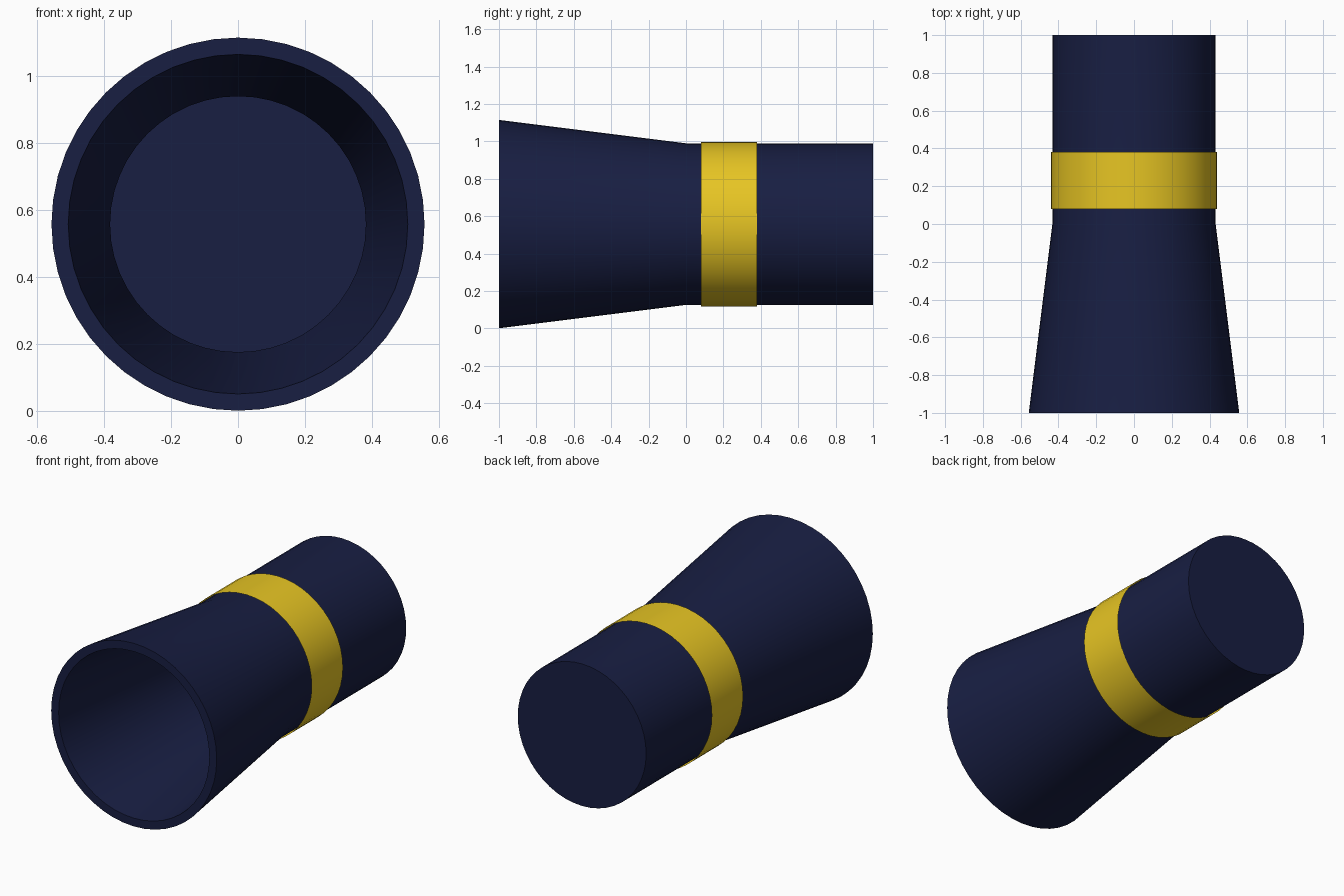
import bpy, bmesh, math

if "Cube" in bpy.data.objects:
    bpy.data.objects.remove(bpy.data.objects["Cube"])

CZ = 0.558   # height of the axis
SIDES = 48


def material(name, rgb):
    m = bpy.data.materials.new(name)
    m.diffuse_color = (*rgb, 1)
    m.use_nodes = True
    m.node_tree.nodes["Principled BSDF"].inputs["Base Color"].default_value = m.diffuse_color
    return m


def lathe(name, profile, mat):
    """Revolve (radius, y) points around the y axis; radius 0 closes with a cap."""
    bm = bmesh.new()
    rings = []
    for r, y in profile:
        ring = []
        for i in range(SIDES):
            a = 2 * math.pi * i / SIDES
            ring.append(bm.verts.new((r * math.sin(a), y, CZ + r * math.cos(a))))
        rings.append(ring)
    for a, b in zip(rings, rings[1:]):
        for i in range(SIDES):
            j = (i + 1) % SIDES
            bm.faces.new((a[i], a[j], b[j], b[i]))
    bmesh.ops.remove_doubles(bm, verts=bm.verts, dist=1e-5)
    bmesh.ops.recalc_face_normals(bm, faces=bm.faces)
    # an open band must face outwards
    bm.faces.ensure_lookup_table()
    f = bm.faces[0]
    if profile[0][0] > 0:
        c = f.calc_center_median()
        if f.normal.x * c.x + f.normal.z * (c.z - CZ) < 0:
            bmesh.ops.reverse_faces(bm, faces=bm.faces)
    me = bpy.data.meshes.new(name)
    bm.to_mesh(me)
    bm.free()
    me.materials.append(mat)
    ob = bpy.data.objects.new(name, me)
    bpy.context.collection.objects.link(ob)
    bpy.ops.object.select_all(action='DESELECT')
    ob.select_set(True)
    bpy.context.view_layer.objects.active = ob
    bpy.ops.object.shade_smooth_by_angle(angle=math.radians(30))
    return ob


navy = material("navy", (0.009, 0.013, 0.055))
yellow = material("yellow", (0.80, 0.56, 0.017))

# hollow flared body: closed back end, open front mouth
lathe("body", [(0, 1.0), (0.432, 1.0), (0.432, 0.0), (0.557, -1.0),
               (0.507, -1.0), (0.382, 0.0), (0.382, 0.95), (0, 0.95)], navy)

# thin ring around the straight section
lathe("band", [(0.440, 0.08), (0.440, 0.38)], yellow)
